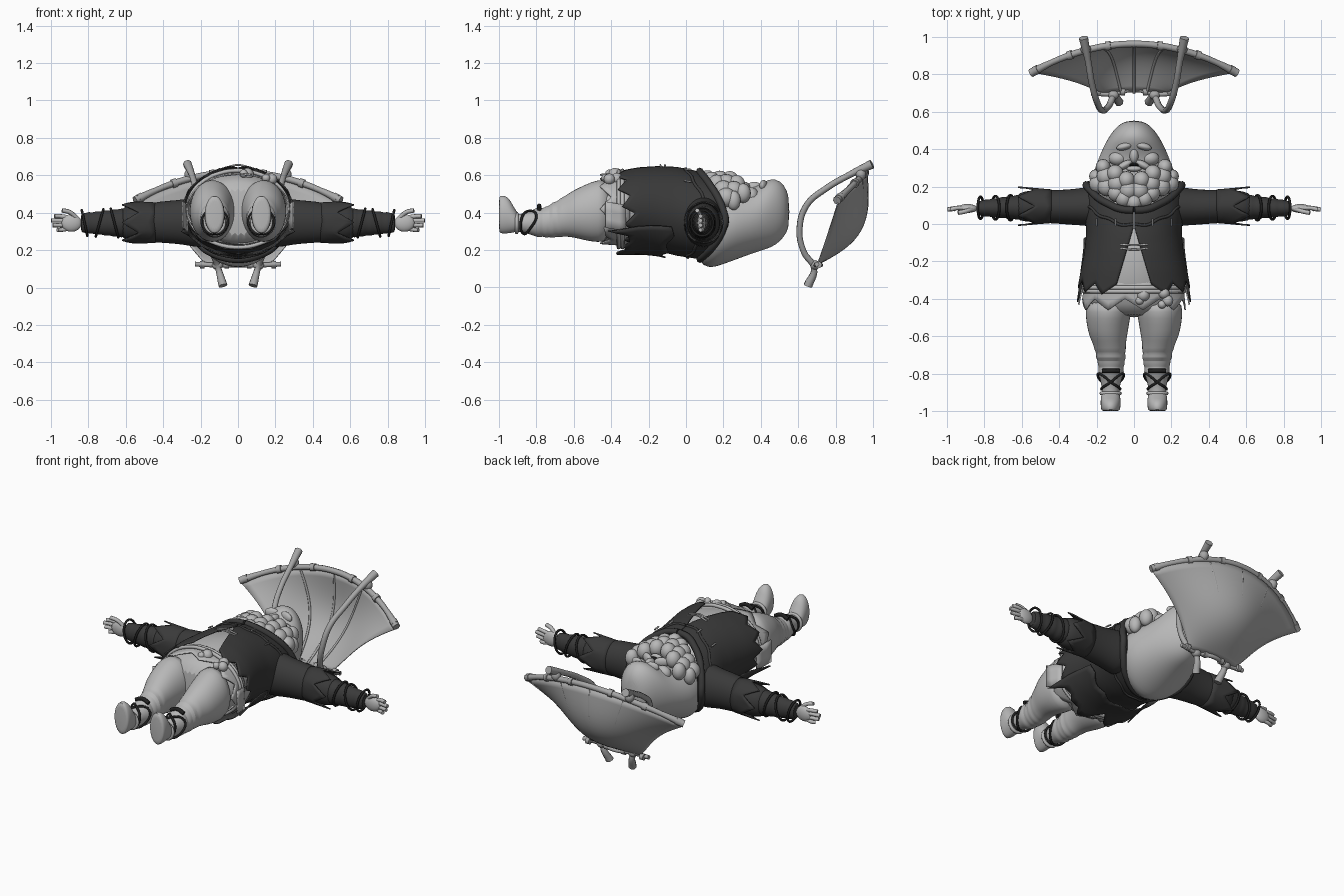
import bpy, bmesh, math
from mathutils import Vector
from math import sin, cos, pi

if "Cube" in bpy.data.objects:
    bpy.data.objects.remove(bpy.data.objects["Cube"])


def material(name, v):
    m = bpy.data.materials.new(name)
    m.diffuse_color = (v, v, v, 1)
    m.use_nodes = True
    m.node_tree.nodes["Principled BSDF"].inputs["Base Color"].default_value = m.diffuse_color
    return m


SKIN = material("light grey", 0.48)
CLOTH = material("sail grey", 0.42)
WOOD = material("wood grey", 0.38)
DARK = material("charcoal cloth", 0.042)
BLACK = material("black strap", 0.015)


def finish(ob, mat, angle=50):
    ob.data.materials.clear()
    ob.data.materials.append(mat)
    bpy.ops.object.select_all(action='DESELECT')
    ob.select_set(True)
    bpy.context.view_layer.objects.active = ob
    bpy.ops.object.shade_smooth_by_angle(angle=math.radians(angle))
    return ob


def mesh_object(name, bm, mat, angle=50):
    bmesh.ops.recalc_face_normals(bm, faces=bm.faces)
    me = bpy.data.meshes.new(name)
    bm.to_mesh(me)
    bm.free()
    ob = bpy.data.objects.new(name, me)
    bpy.context.collection.objects.link(ob)
    return finish(ob, mat, angle)


def surface(name, fn, nu, nv, mat, closed=False, thick=0.008, caps=False):
    """Grid surface from fn(u, v), u around or across, v along."""
    bm = bmesh.new()
    cols = nu if closed else nu + 1
    rows = [[bm.verts.new(fn(i / nu, j / nv)) for i in range(cols)] for j in range(nv + 1)]
    for j in range(nv):
        for i in range(nu):
            k = (i + 1) % cols
            bm.faces.new((rows[j][i], rows[j][k], rows[j + 1][k], rows[j + 1][i]))
    if caps:
        bm.faces.new(rows[0])
        bm.faces.new(rows[-1])
    ob = mesh_object(name, bm, mat)
    if thick:
        ob.modifiers.new("thickness", 'SOLIDIFY').thickness = thick
    return ob


def loft(name, rings, mat, axis='y', s=1, n=20):
    """Closed body through rings of (position, centre, radius, centre z, radius z)."""
    def fn(u, v):
        p, c, r, cz, rz = rings[round(v * (len(rings) - 1))]
        a, z = c + r * cos(2 * pi * u), cz + rz * sin(2 * pi * u)
        return (s * a, p, z) if axis == 'y' else (s * p, a, z)
    ob = surface(name, fn, n, len(rings) - 1, mat, True, 0, True)
    ob.modifiers.new("smooth", 'SUBSURF').levels = 1
    ob.modifiers["smooth"].render_levels = 1
    return ob


def ball(name, loc, size, mat, rot=(0, 0, 0)):
    bpy.ops.mesh.primitive_uv_sphere_add(segments=16, ring_count=10, location=loc, rotation=rot)
    ob = bpy.context.object
    ob.name, ob.scale = name, size
    return finish(ob, mat, 180)


def tube(name, pts, r, mat, smooth=True, cyclic=False, radii=None):
    cu = bpy.data.curves.new(name, 'CURVE')
    cu.dimensions, cu.bevel_depth, cu.bevel_resolution = '3D', r, 2
    cu.use_fill_caps, cu.resolution_u = True, 6
    sp = cu.splines.new('BEZIER' if smooth else 'POLY')
    items = sp.bezier_points if smooth else sp.points
    items.add(len(pts) - 1)
    for i, (q, p) in enumerate(zip(items, pts)):
        q.co = p if smooth else (*p, 1)
        q.radius = radii[i] if radii else 1
        if smooth:
            q.handle_left_type = q.handle_right_type = 'AUTO'
    sp.use_cyclic_u = cyclic
    ob = bpy.data.objects.new(name, cu)
    bpy.context.collection.objects.link(ob)
    bpy.ops.object.select_all(action='DESELECT')
    ob.select_set(True)
    bpy.context.view_layer.objects.active = ob
    bpy.ops.object.convert(target='MESH')
    return finish(bpy.context.object, mat)


def zigzag(u, n):
    return abs((u * n) % 1 - 0.5) * 2


def lerp_table(table, y):
    for a, b in zip(table, table[1:]):
        if a[0] >= y >= b[0]:
            t = (a[0] - y) / (a[0] - b[0])
            return [p + (q - p) * t for p, q in zip(a[1:], b[1:])]
    return table[0][1:] if y > table[0][0] else table[-1][1:]


# torso and trousers seat
loft("torso", [(.15, 0, .2, .37, .19), (0, 0, .23, .385, .215), (-.15, 0, .24, .42, .215),
               (-.27, 0, .25, .425, .205), (-.35, 0, .255, .42, .195), (-.43, 0, .25, .41, .18),
               (-.5, 0, .19, .40, .14)], SKIN, n=32)

# open jacket with a ragged hem: (y, half width, low z, high z)
COAT = [(.24, .245, .2, .52), (.15, .265, .155, .59), (.05, .262, .155, .625), (-.05, .255, .17, .645),
        (-.15, .265, .195, .652), (-.25, .285, .205, .65), (-.42, .315, .19, .63)]


def coat_point(u, v, grow=0.0):
    a = 2 * pi * u
    top = .09 + .14 * sin(a) ** 2
    hem = -.30 - .05 * max(cos(a), 0) + .055 * (zigzag(u, 12) - .5)
    y = top + (hem - top) * v
    w, lo, hi = lerp_table(COAT, y)
    gap = max(0, min(.11, (-.02 - y) * .3)) + .003
    a0 = math.asin(gap / w)
    a = a0 + (2 * pi - 2 * a0) * u
    return ((w + grow) * sin(a), y, (lo + hi) / 2 + ((hi - lo) / 2 + grow) * cos(a))


surface("jacket", coat_point, 96, 18, DARK)
# rolled collar and lapel seams
tube("collar", [coat_point(i / 24, .04, .004) for i in range(25)], .02, DARK)
tube("shoulder_seam", [coat_point(i / 24, .22, .0) for i in range(25)], .008, DARK)
# ragged cape layer on the back
surface("back_tails", lambda u, v: coat_point(.3 + .4 * u, .55 + v * (.42 + .22 * zigzag(u, 3)), .02),
        24, 6, DARK)

# ragged tunic skirt and rope belt
surface("tunic_skirt", lambda u, v: ((.262 + .015 * v) * cos(2 * pi * u),
                                     -.3 - v * (.1 + .06 * zigzag(u, 9)),
                                     .42 + (.2 - .01 * v) * sin(2 * pi * u)), 72, 4, SKIN, True)
for k in range(2):
    tube("rope_belt", [(.268 * cos(a * pi / 8), -.34 - .02 * k, .42 + .205 * sin(a * pi / 8))
                       for a in range(16)], .011, SKIN, cyclic=True)
for x, y, r in [(.05, -.38, .034), (.03, -.41, .022), (.16, -.37, .03), (.18, -.41, .03), (.15, -.43, .022)]:
    ball("belt_knot", (x, y, .615 - x * .2), (r, r, r), SKIN)
# cord closing the jacket, and stitches
for k in (-1, 1):
    tube("jacket_cord", [(-.07, -.12 + .01 * k, .64), (0, -.125 + .012 * k, .655), (.07, -.12 + .01 * k, .64)],
         .005, SKIN)

# hooded head
loft("head", [(.06, 0, .12, .3, .17), (.12, 0, .2, .315, .21), (.16, 0, .232, .325, .215), (.23, 0, .235, .33, .195),
              (.31, 0, .205, .345, .18), (.38, 0, .178, .365, .175), (.43, 0, .155, .39, .185),
              (.48, 0, .125, .405, .18), (.525, 0, .09, .41, .14), (.553, 0, .04, .405, .085)], SKIN, n=32)
ball("nose", (0, .365, .535), (.024, .042, .03), SKIN)
ball("lower_lip", (0, .295, .545), (.04, .016, .022), SKIN)
ball("mouth", (0, .317, .535), (.04, .009, .022), BLACK)
for s in (-1, 1):
    ball("brow", (.05 * s, .415, .545), (.045, .02, .03), SKIN, (0, 0, -.25 * s))
    ball("eye", (.05 * s, .388, .522), (.02, .01, .012), WOOD)
    ball("cheek", (.085 * s, .35, .49), (.05, .04, .045), SKIN)
    ball("moustache", (.05 * s, .315, .535), (.045, .02, .03), SKIN, (0, 0, -.5 * s))
# beard curls
for x, y, r in [(0, .115, .045), (.055, .135, .045), (.03, .18, .05), (.095, .165, .045), (.09, .215, .05),
                (.145, .2, .05), (.04, .235, .045), (.19, .215, .05), (.15, .255, .05), (.205, .255, .035),
                (.165, .305, .04), (.1, .27, .045)]:
    for s in ((-1, 1) if x else (1,)):
        ball("beard_curl", (x * s, y, .575 - 2.6 * x * x), (r, r * 1.05, .052), SKIN)

for s in (-1, 1):
    # sleeve, ragged cuffs, wrapped forearm
    loft("sleeve", [(.15, .09, .12, .35, .15), (.25, .095, .105, .35, .13), (.32, .09, .097, .35, .118),
                    (.42, .092, .09, .35, .112), (.5, .095, .09, .345, .1), (.58, .095, .083, .345, .093),
                    (.64, .09, .068, .345, .08)], DARK, 'x', s)
    surface("ragged_cuff", lambda u, v: (s * (.44 + v * (.09 + .09 * zigzag(u, 6))),
                                         .095 + (.09 + .015 * v) * cos(2 * pi * u),
                                         .347 + (.108 + .005 * v) * sin(2 * pi * u)), 48, 4, DARK, True)
    loft("forearm_wrap", [(.6 + .022 * i, .09 - .0006 * i, .066 - .0028 * i + .008 * (i % 2),
                           .345, .076 - .0025 * i + .008 * (i % 2)) for i in range(12)], DARK, 'x', s, 16)
    for x, t in [(.66, .02), (.74, -.02), (.82, .015)]:
        tube("wrist_strap", [(s * (x + t * sin(a * pi / 4)), .087 + .066 * cos(a * pi / 4) * (1.5 - x * .75),
                              .345 + .074 * sin(a * pi / 4) * (1.5 - x * .7)) for a in range(8)],
             .007, BLACK, cyclic=True)
    # hand
    ball("palm", (.89 * s, .083, .345), (.055, .024, .047), SKIN)
    for z, e in [(.308, .965), (.333, .99), (.358, .998), (.381, .98)]:
        tube("finger", [(.9 * s, .085, .345 + (z - .345) * .8), (.95 * s, .085, z), (e * s, .077, z)], .0115, SKIN)
    tube("thumb", [(.86 * s, .08, .37), (.9 * s, .068, .403), (.94 * s, .06, .412)], .012, SKIN)
    # trouser leg, wrinkled at the shin
    loft("leg", [(-.4, .13, .125, .41, .165), (-.47, .138, .124, .41, .172), (-.54, .14, .114, .4, .15),
                 (-.6, .138, .102, .395, .128), (-.65, .13, .086, .38, .108), (-.675, .127, .086, .372, .105),
                 (-.69, .125, .076, .365, .094), (-.715, .123, .083, .36, .098), (-.73, .122, .071, .353, .083),
                 (-.75, .122, .075, .35, .086), (-.765, .122, .064, .347, .074), (-.79, .123, .072, .35, .084),
                 (-.81, .123, .064, .347, .072), (-.86, .124, .05, .345, .053), (-.9, .125, .045, .345, .046),
                 (-.94, .125, .05, .35, .05)], SKIN, 'y', s)
    # boot
    loft("boot", [(-.89, .125, .045, .345, .045), (-.92, .125, .052, .36, .066), (-.945, .125, .054, .385, .096),
                  (-.975, .125, .054, .39, .104), (-.995, .125, .05, .39, .1), (-1, .125, .042, .39, .09)],
         SKIN, 'y', s)
    tube("ankle_roll", [(s * .125 + .05 * cos(a * pi / 4), -.905, .345 + .05 * sin(a * pi / 4))
                        for a in range(8)], .01, SKIN, cyclic=True)
    # shin straps
    tube("shin_band", [(s * .123 + dx, -.785, z) for dx, z in [(-.045, .42), (0, .437), (.045, .42)]], .012, BLACK)
    for d in (-1, 1):
        tube("cross_strap", [(s * .124 + d * .06, -.8, .385), (s * .124, -.845, .408), (s * .124 - d * .05, -.88, .365),
                             (s * .124, -.87, .288), (s * .124 + d * .06, -.83, .32)], .007, BLACK, cyclic=True)
    # hip flap and jacket stitches
    surface("hip_flap", lambda u, v: (s * (.275 + .025 * v), -.32 - .11 * v, .3 + .14 * u + .02 * v), 3, 3, SKIN)
    for x in (.1, .2):
        tube("stitch", [(s * x, -.01, .655 - x * x * 2.1), (s * x, .03, .65 - x * x * 2.1)], .005, WOOD, False)

    # curved frame pole of the sail
    tube("frame_pole", [(s * x, y, z) for x, y, z in
                        [(.27, .995, .66), (.245, .87, .6), (.225, .75, .53), (.195, .645, .44), (.168, .607, .31),
                         (.135, .63, .19), (.105, .685, .1), (.08, .652, .01)]], .017, WOOD,
         radii=[1.45, 1, 1, 1, 1, 1, 1, 1.45])
    ball("pole_lashing", (s * .258, .935, .605), (.028, .028, .032), WOOD)
    ball("lower_lashing", (s * .11, .69, .12), (.03, .026, .026), WOOD)


# billowed sail
def sail_point(u, v):
    t = u * 2 - 1
    top = Vector((.55 * t, .97 - .155 * t * t, .60 - .15 * t * t))
    low = Vector((.17 * t, .705, .12))
    p = top.lerp(low, v)
    b = sin(pi * v) * (1 - t * t)
    p.x *= 1 - .12 * sin(pi * v)
    return p + Vector((0, .1 * b, -.055 * b))


surface("sail", sail_point, 32, 16, CLOTH, thick=.006)
# arched spar, lower bar and ribs
tube("top_spar", [sail_point(i / 10, 0) + Vector((0, -.008, .015)) for i in range(11)], .018, WOOD,
     radii=[1.3, .9] + [1] * 7 + [.9, 1.3])
tube("lower_bar", [(-.23, .7, .125), (-.11, .695, .12), (0, .72, .12), (.11, .695, .12), (.23, .7, .125)], .013, WOOD)
for u in (.3, .5, .7):
    tube("sail_rib", [sail_point(u, i / 6) + Vector((0, -.006, .006)) for i in range(7)], .007, WOOD)
for t in (-.95, -.62, -.25, .25, .62, .95):
    p = sail_point((t + 1) / 2, 0)
    q = Vector((1, -.56 * t, -.54 * t)).normalized() * .014
    c = p + Vector((0, -.008, .015))
    tube("spar_binding", [c - q, c + q], .024, WOOD, False)
for x in (-.19, -.06, .06, .19):
    tube("bar_binding", [(x - .012, .707, .122), (x + .012, .707, .122)], .02, WOOD, False)
